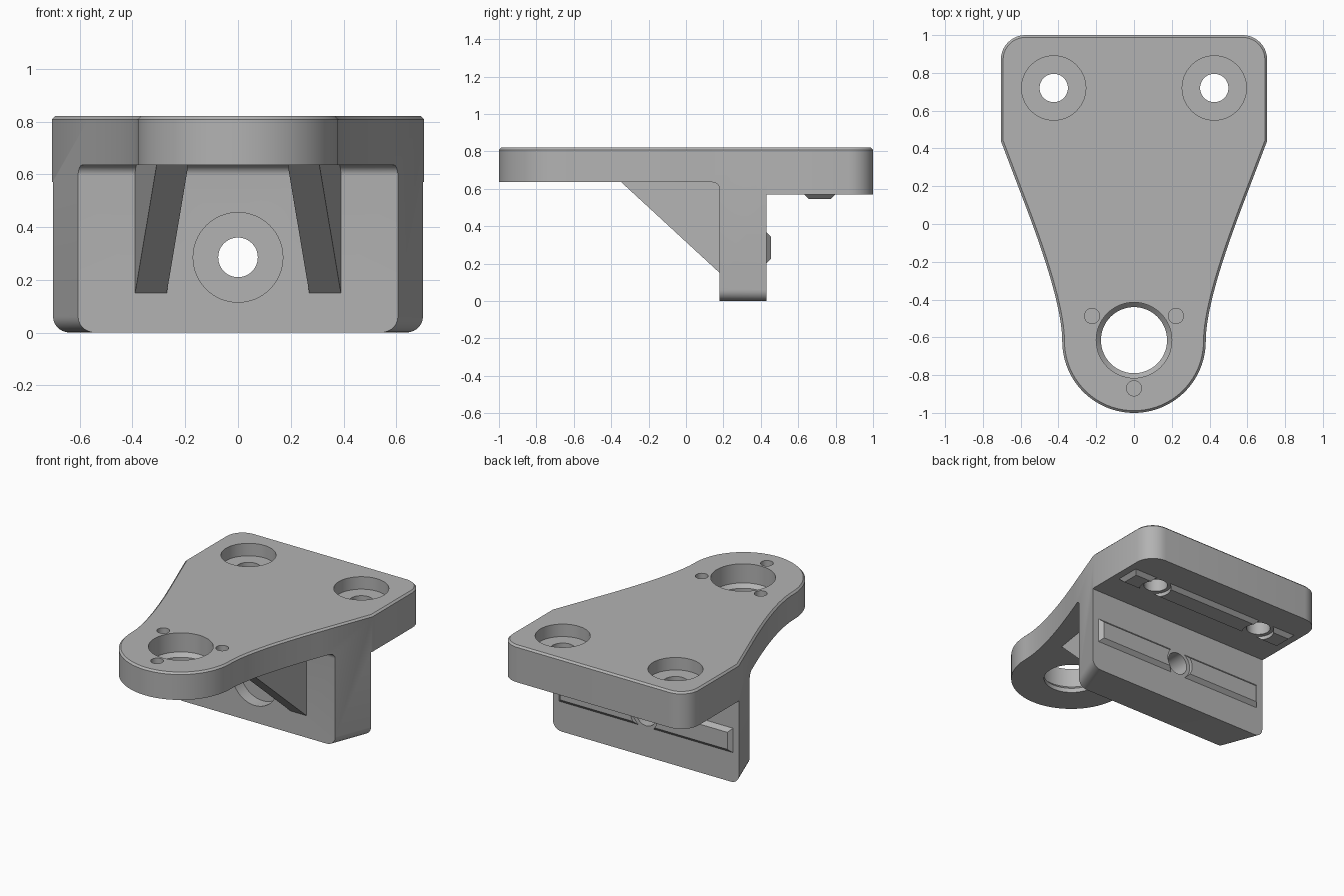
import bpy, bmesh, math
from mathutils import Matrix, Vector

if "Cube" in bpy.data.objects:
    bpy.data.objects.remove(bpy.data.objects["Cube"])

grey = bpy.data.materials.new("plain grey")
grey.diffuse_color = (0.45, 0.45, 0.45, 1)
grey.use_nodes = True
grey.node_tree.nodes["Principled BSDF"].inputs["Base Color"].default_value = grey.diffuse_color


def make(name, bm):
    bmesh.ops.recalc_face_normals(bm, faces=bm.faces)
    me = bpy.data.meshes.new(name)
    bm.to_mesh(me)
    bm.free()
    me.materials.append(grey)
    ob = bpy.data.objects.new(name, me)
    bpy.context.collection.objects.link(ob)
    return ob


def prism(name, points, vec):
    """Extrude a closed 3D polygon along a vector."""
    bm = bmesh.new()
    face = bm.faces.new([bm.verts.new(p) for p in points])
    ext = bmesh.ops.extrude_face_region(bm, geom=[face])
    verts = [v for v in ext["geom"] if isinstance(v, bmesh.types.BMVert)]
    bmesh.ops.translate(bm, verts=verts, vec=vec)
    return make(name, bm)


def boolean(ob, tool, op="DIFFERENCE"):
    mod = ob.modifiers.new("bool", "BOOLEAN")
    mod.object, mod.operation, mod.solver = tool, op, "EXACT"
    bpy.ops.object.select_all(action="DESELECT")
    bpy.context.view_layer.objects.active = ob
    ob.select_set(True)
    bpy.ops.object.modifier_apply(modifier=mod.name)
    bpy.data.objects.remove(tool)


def lathe(axis_pts, origin, along="Z", n=64):
    """Solid of revolution from (radius, height) pairs, about z or y."""
    bm = bmesh.new()
    rings = []
    for r, h in axis_pts:
        ring = []
        for i in range(n):
            a = 2 * math.pi * i / n
            p = Vector((r * math.cos(a), r * math.sin(a), h))
            if along == "Y":
                p = Vector((p.x, p.z, p.y))
            ring.append(bm.verts.new(p + Vector(origin)))
        rings.append(ring)
    for a, b in zip(rings, rings[1:]):
        for i in range(n):
            j = (i + 1) % n
            bm.faces.new((a[i], a[j], b[j], b[i]))
    bm.faces.new(rings[0])
    bm.faces.new(rings[-1])
    return make("cutter", bm)


def arc(cx, cy, r, a0, a1, n):
    return [(cx + r * math.cos(math.radians(a0 + (a1 - a0) * i / n)),
             cy + r * math.sin(math.radians(a0 + (a1 - a0) * i / n))) for i in range(n + 1)]


TOP, UNDER, BACK_UNDER = 0.82, 0.635, 0.57
WALL_F, WALL_B = 0.18, 0.43

# Plan outline: nose arc, concave flank, straight taper, rounded back corner
half = arc(0, -0.62, 0.38, -90, 0, 28)
p0, p1, p2 = Vector((0.38, -0.62)), Vector((0.38, -0.415)), Vector((0.568, 0.08))
for i in range(1, 17):
    t = i / 16
    half.append(tuple(p0 * (1 - t) ** 2 + p1 * 2 * t * (1 - t) + p2 * t * t))
half.append((0.705, 0.44))
half += arc(0.575, 0.87, 0.13, 0, 90, 10)
outline = half + [(-x, y) for x, y in reversed(half[1:])]
body = prism("bracket_body", [(x, y, 0) for x, y in outline], (0, 0, TOP))

# Fine chamfer round the top edge
bm = bmesh.new()
bm.from_mesh(body.data)
edges = [e for e in bm.edges if all(v.co.z > TOP - 1e-4 for v in e.verts)]
bmesh.ops.bevel(bm, geom=edges, offset=0.012, segments=1, affect="EDGES")
bm.to_mesh(body.data)
bm.free()

# Carve away below the plate, leaving the upright wall
front = [(-1.3, -0.2), (WALL_F, -0.2)]
front += arc(WALL_F - 0.04, UNDER - 0.04, 0.04, 0, 90, 8) + [(-1.3, UNDER)]
back = [(WALL_B, -0.2), (1.3, -0.2), (1.3, BACK_UNDER), (WALL_B, BACK_UNDER)]
for prof in (front, back):
    boolean(body, prism("cutter", [(-1, y, z) for y, z in prof], (2, 0, 0)))

# Round the wall's lower side edges
bm = bmesh.new()
bm.from_mesh(body.data)
edges = [e for e in bm.edges
         if all(abs(v.co.z) < 1e-4 and abs(v.co.x) > 0.58 for v in e.verts)
         and abs(e.verts[0].co.y - e.verts[1].co.y) > 0.2]
bmesh.ops.bevel(bm, geom=edges, offset=0.06, segments=7, profile=0.5, affect="EDGES")
bm.to_mesh(body.data)
bm.free()

# Triangular ribs, splayed towards the wall
for s in (-1, 1):
    bm = bmesh.new()
    sides = []
    for off in (0, 0.12):
        sides.append([bm.verts.new((s * (0.27 + off - (WALL_F - y) * 0.155), y, z))
                      for y, z in ((-0.373, 0.66), (0.22, 0.113), (0.22, 0.66))])
    for i in range(3):
        j = (i + 1) % 3
        bm.faces.new((sides[0][i], sides[0][j], sides[1][j], sides[1][i]))
    bm.faces.new(sides[0])
    bm.faces.new(sides[1])
    boolean(body, make("rib", bm), "UNION")

# Counterbored bolt holes: two in the plate, one in the wall
for s in (-1, 1):
    boolean(body, lathe([(0.075, 0.4), (0.075, TOP - 0.085), (0.17, TOP - 0.085), (0.17, 1)],
                        (s * 0.425, 0.72, 0)))
boolean(body, lathe([(0.17, 0), (0.17, WALL_F + 0.085), (0.075, WALL_F + 0.085), (0.075, 0.6)],
                    (0, 0, 0.285), "Y"))

# Large stepped bore in the nose, with three blind pin holes
boolean(body, lathe([(0.175, 0.5), (0.175, 0.665), (0.2, 0.69), (0.2, 1)], (0, -0.615, 0)))
for x, y in ((0, -0.87), (0.222, -0.487), (-0.222, -0.487)):
    boolean(body, lathe([(0.04, 0.70), (0.04, 1)], (x, y, 0), n=32))


def key(name, matrix, holes):
    """Chamfered rail along x, interrupted around the bolt holes."""
    bm = bmesh.new()
    rings = []
    for x, w, h in ((0.655, 0.083, -0.01), (0.655, 0.083, 0), (0.63, 0.058, 0.025)):
        rings.append([bm.verts.new((a * x, b * w, h))
                      for a, b in ((-1, -1), (1, -1), (1, 1), (-1, 1))])
    for lo, hi in zip(rings, rings[1:]):
        for i in range(4):
            j = (i + 1) % 4
            bm.faces.new((lo[i], lo[j], hi[j], hi[i]))
    bm.faces.new(rings[0])
    bm.faces.new(rings[-1])
    ob = make(name, bm)
    for x in holes:
        boolean(ob, lathe([(0.1, -0.1), (0.1, 0.1)], (x, 0, 0)))
    ob.data.transform(matrix)
    return ob


# Alignment keys on the wall's back and the plate's underside
keys = [
    key("wall_key", Matrix.Translation((0, WALL_B, 0.285)) @ Matrix.Rotation(-math.pi / 2, 4, "X"), (0,)),
    key("plate_key", Matrix.Translation((0, 0.715, BACK_UNDER)) @ Matrix.Rotation(math.pi, 4, "X"),
        (-0.425, 0.425)),
]

# Smooth the curved surfaces, keep edges crisp
bpy.ops.object.select_all(action="DESELECT")
for ob in [body] + keys:
    ob.select_set(True)
bpy.context.view_layer.objects.active = body
bpy.ops.object.shade_smooth_by_angle(angle=math.radians(25))
